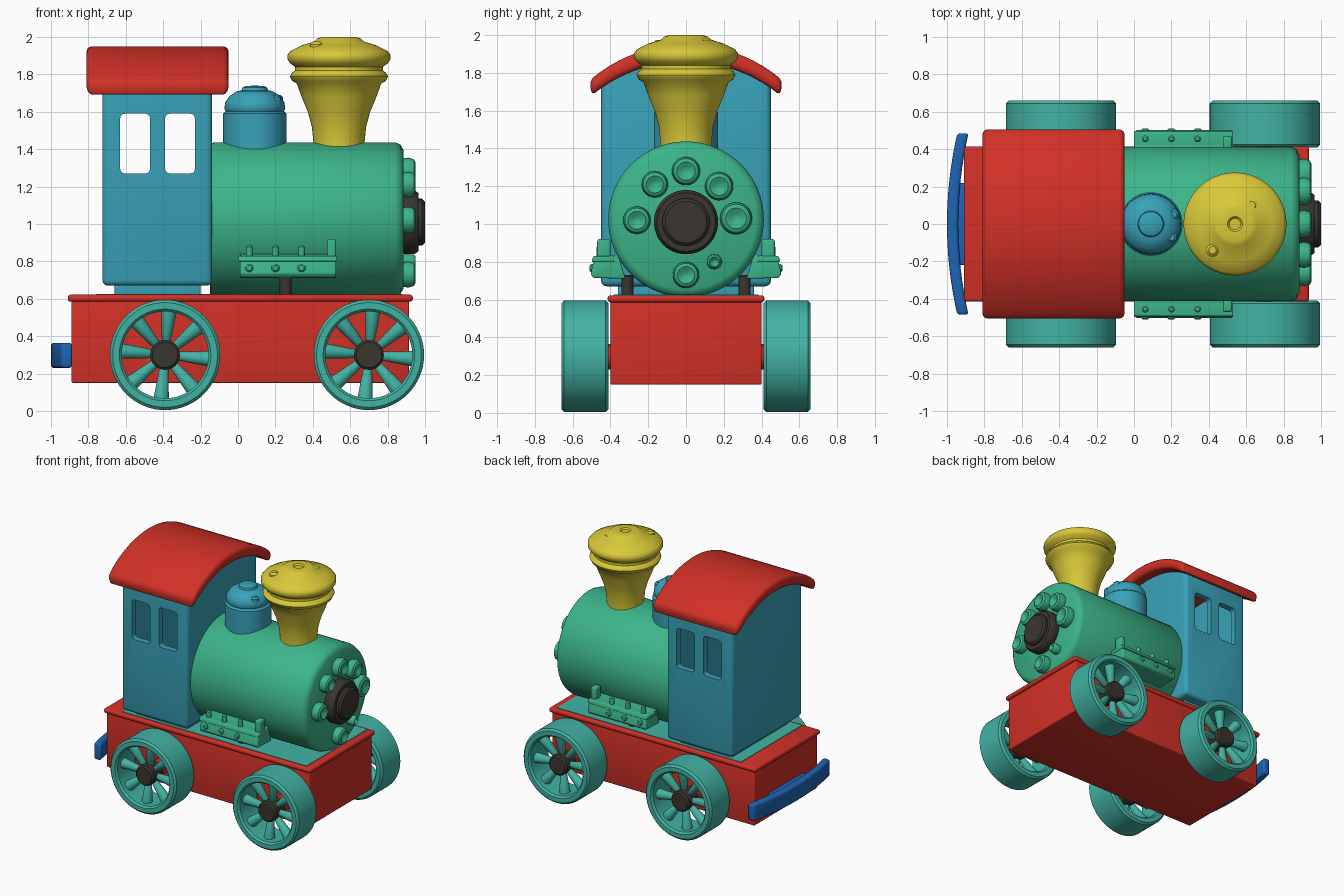
import bpy, bmesh
from math import sin, cos, pi, radians, sqrt
from mathutils import Vector

cube = bpy.data.objects.get("Cube")
if cube:
    bpy.data.objects.remove(cube, do_unlink=True)


def material(name, rgb):
    m = bpy.data.materials.new(name)
    m.use_nodes = True
    m.diffuse_color = (*rgb, 1)
    m.node_tree.nodes["Principled BSDF"].inputs["Base Color"].default_value = (*rgb, 1)
    return m


RED = material("red", (0.64, 0.03, 0.02))
GREEN = material("green", (0.045, 0.46, 0.25))
TEAL = material("teal", (0.055, 0.45, 0.37))
CAB_BLUE = material("cab blue", (0.04, 0.36, 0.48))
YELLOW = material("yellow", (0.69, 0.58, 0.04))
DARK = material("dark brown", (0.042, 0.036, 0.028))
NAVY = material("deep blue", (0.013, 0.13, 0.46))


def finish(name, bm, mat, bevel=0, cutters=()):
    """Turn a bmesh into a shaded object, with cuts and rounded edges applied."""
    bmesh.ops.recalc_face_normals(bm, faces=bm.faces)
    mesh = bpy.data.meshes.new(name)
    bm.to_mesh(mesh)
    bm.free()
    mesh.materials.append(mat)
    ob = bpy.data.objects.new(name, mesh)
    bpy.context.scene.collection.objects.link(ob)
    bpy.ops.object.select_all(action='DESELECT')
    ob.select_set(True)
    bpy.context.view_layer.objects.active = ob
    if bevel:
        mod = ob.modifiers.new("round", 'BEVEL')
        mod.width, mod.segments, mod.limit_method = bevel, 3, 'ANGLE'
        mod.angle_limit = radians(40)
        bpy.ops.object.modifier_apply(modifier=mod.name)
    for cutter in cutters:
        mod = ob.modifiers.new("cut", 'BOOLEAN')
        mod.operation, mod.object, mod.solver = 'DIFFERENCE', cutter, 'EXACT'
        bpy.ops.object.modifier_apply(modifier=mod.name)
        bpy.data.objects.remove(cutter, do_unlink=True)
    bpy.ops.object.shade_smooth_by_angle(angle=radians(40))
    return ob


def prism(name, outline, axis, lo, hi, mat, bevel=0, cutters=()):
    """Extrude a 2D outline along an axis."""
    place = {'x': lambda a, b, h: (h, a, b),
             'y': lambda a, b, h: (a, h, b),
             'z': lambda a, b, h: (a, b, h)}[axis]
    bm = bmesh.new()
    low = [bm.verts.new(place(a, b, lo)) for a, b in outline]
    high = [bm.verts.new(place(a, b, hi)) for a, b in outline]
    bm.faces.new(low)
    bm.faces.new(high)
    n = len(outline)
    for i in range(n):
        j = (i + 1) % n
        bm.faces.new((low[i], low[j], high[j], high[i]))
    return finish(name, bm, mat, bevel, cutters)


def box(name, x, y, z, mat, bevel=0):
    outline = [(x[0], y[0]), (x[1], y[0]), (x[1], y[1]), (x[0], y[1])]
    return prism(name, outline, 'z', z[0], z[1], mat, bevel)


def lathe(name, profile, origin, mat, axis=(0, 0, 1), closed=False, steps=48):
    """Spin (radius, height) points around an axis."""
    bm = bmesh.new()
    vs = [bm.verts.new((r, 0, h)) for r, h in profile]
    pairs = list(zip(vs, vs[1:])) + ([(vs[-1], vs[0])] if closed else [])
    es = [bm.edges.new(p) for p in pairs]
    bmesh.ops.spin(bm, geom=vs + es, axis=(0, 0, 1), cent=(0, 0, 0),
                   angle=2 * pi, steps=steps)
    bmesh.ops.remove_doubles(bm, verts=bm.verts, dist=0.0001)
    turn = Vector(axis).to_track_quat('Z', 'Y')
    for v in bm.verts:
        v.co = turn @ v.co + Vector(origin)
    return finish(name, bm, mat)


def rod(name, radius, lo, hi, origin, mat, axis=(0, 0, 1), tip=None, soft=0.008):
    tip = tip or radius
    profile = [(0, lo), (radius - soft, lo), (radius, lo + soft),
               (tip, hi - soft), (tip - soft, hi), (0, hi)]
    return lathe(name, profile, origin, mat, axis, steps=24)


# Chassis with a slim lip and the deck plate on top
box("chassis", (-0.89, 0.915), (-0.4, 0.4), (0.15, 0.6), RED, 0.008)
box("chassis_lip", (-0.91, 0.935), (-0.415, 0.415), (0.585, 0.622), RED, 0.015)
box("deck_plate", (-0.76, 0.88), (-0.385, 0.385), (0.618, 0.626), TEAL)


# Arched roof, with the cab walls running up into it
def arch(y):
    return 1.166 + sqrt(0.784 ** 2 - y * y)


def arc_points(half, drop, n=20):
    ys = [half * (2 * i / n - 1) for i in range(n + 1)]
    return [(y, arch(y) - drop) for y in ys]


prism("roof", arc_points(0.51, 0) + arc_points(0.5, 0.09)[::-1],
      'x', -0.81, -0.05, RED, 0.03)

windows = [box("window_cutter", (x, x + 0.16), (-0.7, 0.7), (1.27, 1.59), CAB_BLUE, 0.025)
           for x in (-0.63, -0.39)]
hollow = box("cab_hollow", (-0.68, -0.18), (-0.4, 0.4), (0.74, 2.2), CAB_BLUE)
for cutter in windows + [hollow]:
    cutter.hide_render = True
prism("cab", [(-0.45, 0.67)] + arc_points(0.45, 0.06) + [(0.45, 0.67)],
      'x', -0.725, -0.138, CAB_BLUE, 0.03, windows + [hollow])
box("cab_foot", (-0.66, -0.2), (-0.36, 0.36), (0.61, 0.7), CAB_BLUE, 0.01)

# Boiler, lying along x
ALONG = (1, 0, 0)
lathe("boiler", [(0, -0.15), (0.4, -0.15), (0.412, -0.13), (0.412, 0.84),
                 (0.4, 0.868), (0.37, 0.885), (0, 0.885)],
      (0, 0, 1.025), GREEN, ALONG, steps=64)
lathe("boiler_door_hub", [(0, 0.87), (0.16, 0.87), (0.17, 0.89), (0.17, 0.945),
                          (0.155, 0.965), (0.125, 0.965), (0.125, 0.985),
                          (0.11, 1.0), (0, 1.0)], (0, 0, 1.01), DARK, ALONG)

# Dimpled bolts around the boiler front
for y, z, r in [(0, 1.28, 0.075), (0.175, 1.2, 0.075), (0.265, 1.03, 0.085),
                (0.15, 0.8, 0.04), (0, 0.73, 0.07), (-0.26, 1.02, 0.073),
                (-0.165, 1.21, 0.07)]:
    lathe("boiler_bolt", [(0, 0.87), (r * 0.9, 0.87), (r, 0.91), (r * 0.88, 0.94),
                          (r * 0.65, 0.95), (r * 0.3, 0.935), (0, 0.925)],
          (0, y, z), GREEN, ALONG, steps=24)

# Chimney with flared cap
STACK = (0.54, 0, 0)
lathe("chimney", [(0, 1.38), (0.137, 1.38), (0.137, 1.44), (0.145, 1.52), (0.167, 1.6),
                  (0.2, 1.68), (0.225, 1.75), (0.25, 1.765), (0.262, 1.79), (0.25, 1.81),
                  (0.235, 1.82), (0.235, 1.84), (0.262, 1.86), (0.275, 1.88),
                  (0.275, 1.905), (0.26, 1.925), (0.2, 1.955), (0.135, 1.975),
                  (0.115, 1.992), (0.09, 2.0), (0.04, 2.0), (0.03, 1.99), (0, 1.99)],
      STACK, YELLOW, steps=64)
for x, y in ((0.63, 0.1), (0.42, -0.14)):
    rod("chimney_knob", 0.035, 1.93, 1.975, (x, y, 0), YELLOW, soft=0.015)

# Steam dome
lathe("steam_dome", [(0, 1.36), (0.17, 1.36), (0.17, 1.59), (0.155, 1.602), (0.163, 1.615),
                     (0.158, 1.65), (0.135, 1.685), (0.095, 1.71), (0.07, 1.715),
                     (0.065, 1.73), (0.05, 1.738), (0, 1.74)], (0.09, 0, 0), CAB_BLUE)
for x, y in ((0.21, 0.05), (0.2, -0.07)):
    rod("dome_knob", 0.03, 1.61, 1.69, (x, y, 0), CAB_BLUE, soft=0.012)

# Side steps with pegs, and their posts
for s in (-1, 1):
    prism("side_step", [(s * 0.32, 0.71), (s * 0.49, 0.715), (s * 0.505, 0.735),
                        (s * 0.485, 0.82), (s * 0.36, 0.84)],
          'x', 0.01, 0.525, GREEN, 0.008)
    prism("step_ledge", [(s * 0.38, 0.8), (s * 0.5, 0.8), (s * 0.49, 0.83), (s * 0.38, 0.83)],
          'x', 0.0, 0.53, GREEN, 0.006)
    for x in (0.06, 0.2, 0.34):
        rod("step_peg", 0.018, 0.81, 0.885, (x, s * 0.455, 0), GREEN)
        rod("step_stud", 0.022, 0.47, 0.51, (x, 0, 0.765), GREEN, (0, s, 0))
    box("step_end", (0.475, 0.525), sorted((s * 0.4, s * 0.47)), (0.8, 0.92), GREEN, 0.012)
    rod("step_post", 0.032, 0.61, 0.73, (0.255, s * 0.31, 0), DARK)

# Spoked wheels
RIM = [(0.232, 0.425), (0.245, 0.41), (0.28, 0.41), (0.295, 0.425),
       (0.295, 0.645), (0.28, 0.66), (0.245, 0.66), (0.232, 0.645)]
for x in (-0.39, 0.7):
    for s in (-1, 1):
        out = (0, s, 0)
        centre = Vector((x, 0, 0.3))
        lathe("wheel_rim", RIM, centre, TEAL, out, closed=True, steps=64)
        rod("wheel_hub", 0.08, 0.5, 0.64, centre, DARK, out, soft=0.012)
        rod("axle", 0.06, 0.36, 0.52, centre, RED, out)
        for k in range(8):
            a = radians(85) + k * pi / 4
            rod("wheel_spoke", 0.022, 0.05, 0.25, centre + Vector((0, s * 0.57, 0)),
                TEAL, (cos(a), 0, sin(a)), tip=0.042)

# Curved rear bumper and its mount
ys = [0.485 * (i / 8 - 1) for i in range(17)]
bow = [(0.055 * (y / 0.485) ** 2 - 1, y) for y in ys]
prism("rear_bumper", bow + [(x + 0.06, y) for x, y in reversed(bow)],
      'z', 0.23, 0.365, NAVY, 0.016)
box("bumper_mount", (-0.96, -0.88), (-0.22, 0.22), (0.25, 0.345), NAVY, 0.01)
